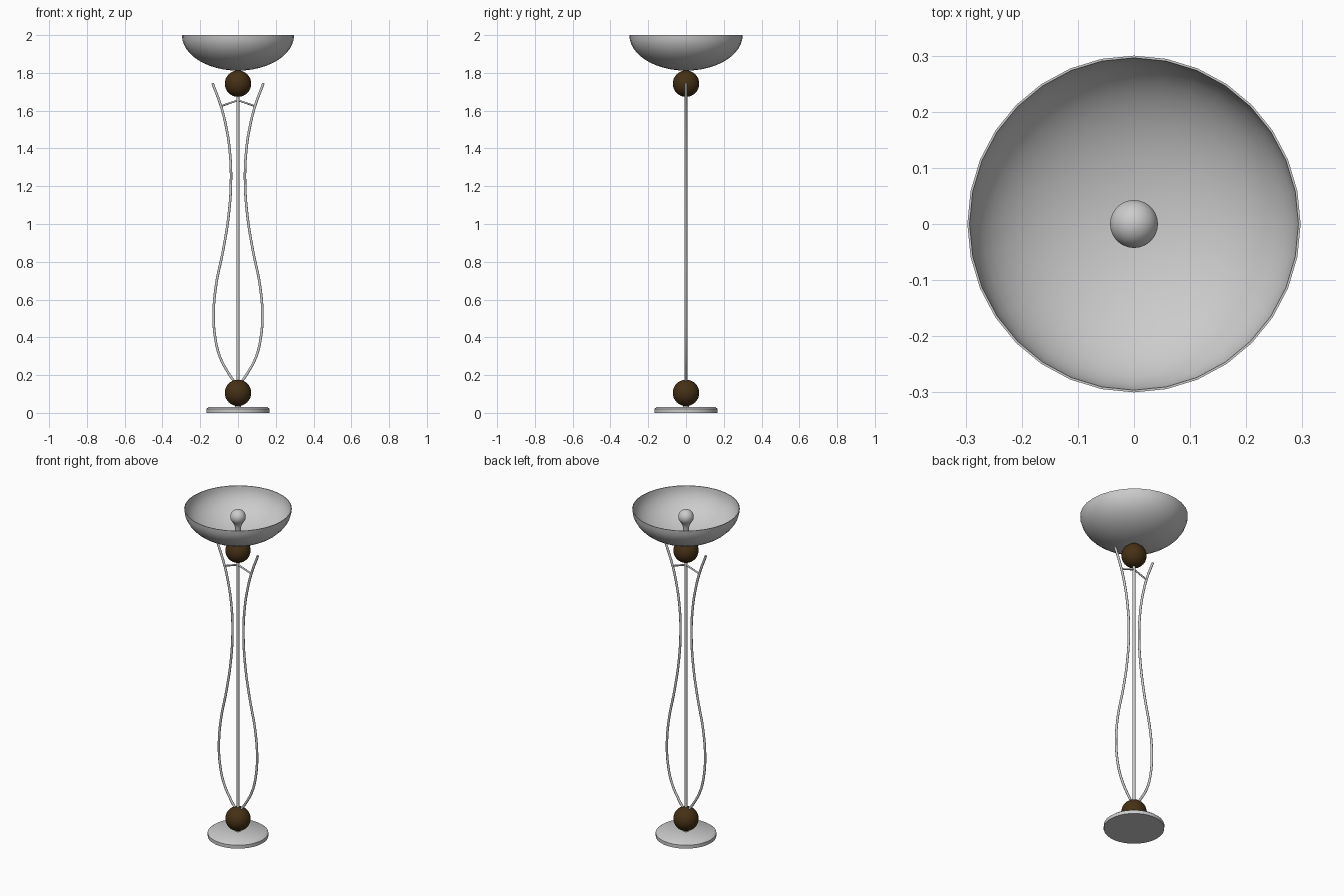
import bpy, bmesh, math

if "Cube" in bpy.data.objects:
    bpy.data.objects.remove(bpy.data.objects["Cube"])

brown = bpy.data.materials.new("dark_wood")
brown.diffuse_color = (0.06, 0.03, 0.007, 1)
brown.use_nodes = True
brown.node_tree.nodes["Principled BSDF"].inputs["Base Color"].default_value = brown.diffuse_color


def finish(ob, angle=40):
    bpy.ops.object.select_all(action='DESELECT')
    ob.select_set(True)
    bpy.context.view_layer.objects.active = ob
    bpy.ops.object.shade_smooth_by_angle(angle=math.radians(angle))
    return ob


def lathe(name, profile, sides=32):
    """Spin an (r, z) profile around the z axis."""
    bm = bmesh.new()
    verts = [bm.verts.new((r, 0, z)) for r, z in profile]
    edges = [bm.edges.new(p) for p in zip(verts, verts[1:])]
    bmesh.ops.spin(bm, geom=verts + edges, cent=(0, 0, 0), axis=(0, 0, 1),
                   angle=2 * math.pi, steps=sides, use_merge=True)
    bmesh.ops.remove_doubles(bm, verts=bm.verts, dist=1e-5)
    bmesh.ops.recalc_face_normals(bm, faces=bm.faces)
    me = bpy.data.meshes.new(name)
    bm.to_mesh(me)
    bm.free()
    ob = bpy.data.objects.new(name, me)
    bpy.context.collection.objects.link(ob)
    return finish(ob)


def tube(name, points, radius, smooth=True):
    """Round tube through (x, z) points in the y = 0 plane."""
    cu = bpy.data.curves.new(name, 'CURVE')
    cu.dimensions = '3D'
    cu.bevel_depth = radius
    cu.bevel_resolution = 3
    cu.resolution_u = 6
    cu.use_fill_caps = True
    sp = cu.splines.new('BEZIER')
    sp.bezier_points.add(len(points) - 1)
    for bp, (x, z) in zip(sp.bezier_points, points):
        bp.co = (x, 0, z)
        bp.handle_left_type = bp.handle_right_type = 'AUTO' if smooth else 'VECTOR'
    ob = bpy.data.objects.new(name, cu)
    bpy.context.collection.objects.link(ob)
    bpy.ops.object.select_all(action='DESELECT')
    ob.select_set(True)
    bpy.context.view_layer.objects.active = ob
    bpy.ops.object.convert(target='MESH')
    return finish(bpy.context.object)


def ball(name, z, r):
    bpy.ops.mesh.primitive_uv_sphere_add(segments=32, ring_count=16, radius=r,
                                         location=(0, 0, z))
    ob = bpy.context.object
    ob.name = name
    ob.data.materials.append(brown)
    return finish(ob)


# Base plate with bevelled top, and the short stud under the lower ball
lathe("base_plate", [(0, 0), (0.168, 0), (0.168, 0.021), (0.155, 0.031), (0, 0.031)])
lathe("base_stud", [(0, 0.025), (0.015, 0.025), (0.015, 0.05), (0, 0.05)], 16)

# Wooden balls
ball("lower_ball", 0.106, 0.07)
ball("upper_ball", 1.743, 0.07)

# Straight centre pole
tube("centre_pole", [(0, 0.15), (0, 1.70)], 0.008, smooth=False)

# Curved side rods and their braces, mirrored left and right
rod = [(0.012, 0.155), (0.05, 0.21), (0.095, 0.295), (0.121, 0.40), (0.129, 0.52),
       (0.117, 0.67), (0.077, 0.87), (0.049, 1.05), (0.037, 1.24), (0.045, 1.40),
       (0.066, 1.53), (0.092, 1.63), (0.135, 1.746)]
for side, s in (("left", -1), ("right", 1)):
    tube(f"{side}_rod", [(s * x, z) for x, z in rod], 0.007)
    tube(f"{side}_brace", [(0, 1.655), (s * 0.09, 1.624)], 0.005, smooth=False)

# Thin-walled bowl shade, half an ellipsoid open at the top
steps = 12
angles = [math.pi / 2 * i / steps for i in range(steps + 1)]
outer = [(0.3 * math.sin(a), 2 - 0.188 * math.cos(a)) for a in angles]
inner = [(0.296 * math.sin(a), 2 - 0.184 * math.cos(a)) for a in reversed(angles)]
shade = lathe("bowl_shade", outer + inner)
shade.scale.x = 0.99

# Light bulb: socket, neck and globe
globe = [(0.043 * math.sin(a), 1.948 - 0.043 * math.cos(a))
         for a in [math.radians(d) for d in range(40, 181, 14)]]
lathe("bulb", [(0, 1.86), (0.015, 1.86), (0.017, 1.885), (0.021, 1.90)] + globe, 24)
lathe("bulb_socket", [(0, 1.812), (0.018, 1.812), (0.018, 1.865), (0, 1.865)], 24)
